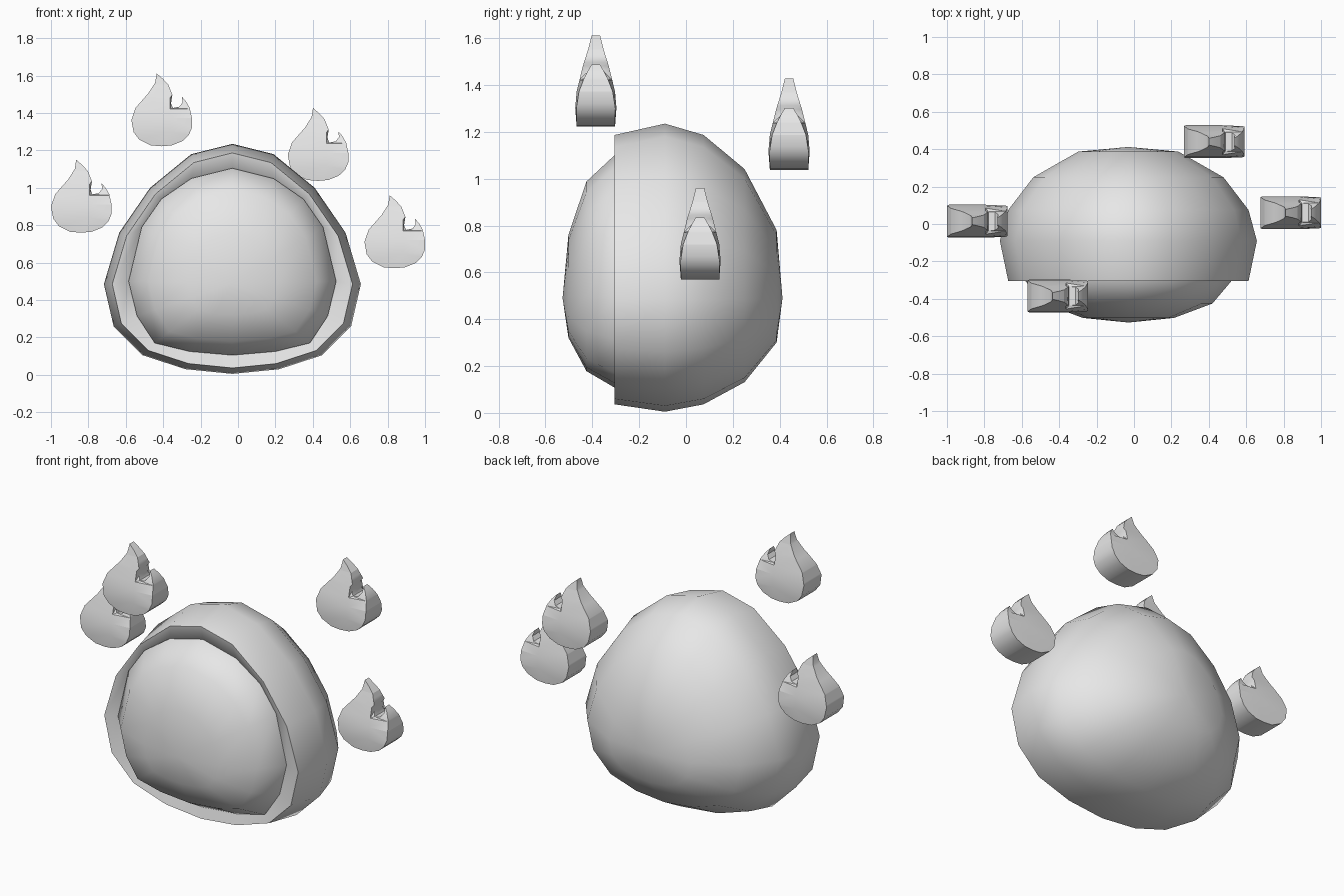
import bpy, bmesh, math
from mathutils import Vector

cube = bpy.data.objects.get("Cube")
if cube:
    bpy.data.objects.remove(cube)

grey = bpy.data.materials.new("light_grey")
grey.use_nodes = True
grey.diffuse_color = (0.8, 0.8, 0.8, 1)
grey.node_tree.nodes["Principled BSDF"].inputs["Base Color"].default_value = (0.8, 0.8, 0.8, 1)


def finish(bm, name, angle):
    bmesh.ops.recalc_face_normals(bm, faces=bm.faces)
    mesh = bpy.data.meshes.new(name)
    bm.to_mesh(mesh)
    bm.free()
    obj = bpy.data.objects.new(name, mesh)
    bpy.context.collection.objects.link(obj)
    mesh.materials.append(grey)
    bpy.ops.object.select_all(action='DESELECT')
    bpy.context.view_layer.objects.active = obj
    obj.select_set(True)
    bpy.ops.object.shade_smooth_by_angle(angle=math.radians(angle))
    return obj


def interp(table, t):
    """Piecewise linear lookup in (t, value) pairs."""
    for (a, va), (b, vb) in zip(table, table[1:]):
        if t <= b:
            return va + (vb - va) * max(0, t - a) / (b - a)
    return table[-1][1]


CX, CZ = -0.03, 0.49


def loft(name, loops, angle):
    """Bridge loops of (outline, y, scale); a zero scale makes a pole."""
    bm = bmesh.new()
    previous = None
    for half, y, s in loops:
        # Half outline from top to bottom, mirrored across the centre line
        full = half + [(-x, z) for x, z in half[-2:0:-1]]
        if s == 0:
            ring = [bm.verts.new((CX, y, CZ))] * len(full)
        else:
            ring = [bm.verts.new((CX + x * s, y, CZ + (z - CZ) * s)) for x, z in full]
        if previous:
            for i in range(len(ring)):
                j = (i + 1) % len(ring)
                quad = [previous[i], previous[j], ring[j], ring[i]]
                bm.faces.new(list(dict.fromkeys(quad)))
        previous = ring
    return finish(bm, name, angle)


# Rounded shell with an open front and a rim turned inward
outer = [(0, 1.235), (.22, 1.18), (.44, 1.0), (.605, .76), (.687, .485),
         (.635, .26), (.48, .105), (.25, .03), (0, .005)]
inner = [(0, 1.105), (.22, 1.05), (.38, .94), (.485, .79), (.555, .5),
         (.51, .315), (.415, .17), (.23, .125), (0, .105)]
loft("shell", [(outer, .412, 0), (outer, .387, .39), (outer, .25, .74), (outer, .075, .935),
               (outer, -.09, 1), (outer, -.305, .935), (inner, -.29, 1.0), (inner, -.25, .96)], 50)

# Domed face panel filling the front opening
loft("face_panel", [(inner, -.25, 1.0), (inner, -.30, 1.0), (inner, -.425, .81),
                    (inner, -.502, .44), (inner, -.527, 0)], 50)

# Flame silhouette, relative to its bottom centre
FLAME = [(0, 0), (.055, .005), (.11, .027), (.145, .06), (.162, .10), (.162, .15), (.150, .205),
         (.13, .24), (.108, .265), (.112, .235), (.095, .212), (.06, .205), (.05, .23), (.057, .275),
         (.035, .33), (.005, .362), (-.027, .39), (-.035, .34), (-.07, .285), (-.14, .205),
         (-.162, .14), (-.15, .075), (-.12, .035), (-.06, .005)]
MAIN_DEPTH = [(0, .082), (.08, .088), (.15, .082), (.26, .055), (.33, .033), (.39, .018)]
SIDE_DEPTH = [(0, .082), (.08, .083), (.15, .072), (.22, .045), (.27, .015)]


def flame(name, x, y, z):
    bm = bmesh.new()
    bm.faces.new([bm.verts.new((px, 0, pz)) for px, pz in FLAME])
    # Slice the silhouette so that its thickness can vary
    cuts = [((0, 0, h), (0, 0, 1)) for h in (.08, .15, .2, .26, .33)] + [((.045, 0, 0), (1, 0, 0))]
    for co, no in cuts:
        bmesh.ops.bisect_plane(bm, geom=bm.verts[:] + bm.edges[:] + bm.faces[:],
                               plane_co=co, plane_no=no)
    bmesh.ops.triangulate(bm, faces=bm.faces[:])
    front = bm.verts[:]
    made = bmesh.ops.extrude_face_region(bm, geom=bm.faces[:], use_keep_orig=True)["geom"]
    back = [v for v in made if isinstance(v, bmesh.types.BMVert)]
    for verts, sign in ((front, -1), (back, 1)):
        for v in verts:
            table = SIDE_DEPTH if v.co.x > .046 and v.co.z < .27 else MAIN_DEPTH
            v.co.y = sign * interp(table, v.co.z)
    bmesh.ops.translate(bm, verts=bm.verts, vec=Vector((x, y, z)))
    return finish(bm, name, 40)


# Four flames floating around the shell
for name, x, y, z in [("flame_right_outer", -.838, .015, .76), ("flame_right_upper", -.408, -.385, 1.222),
                      ("flame_left_upper", .428, .44, 1.037), ("flame_left_outer", .838, .06, .57)]:
    flame(name, x, y, z)
